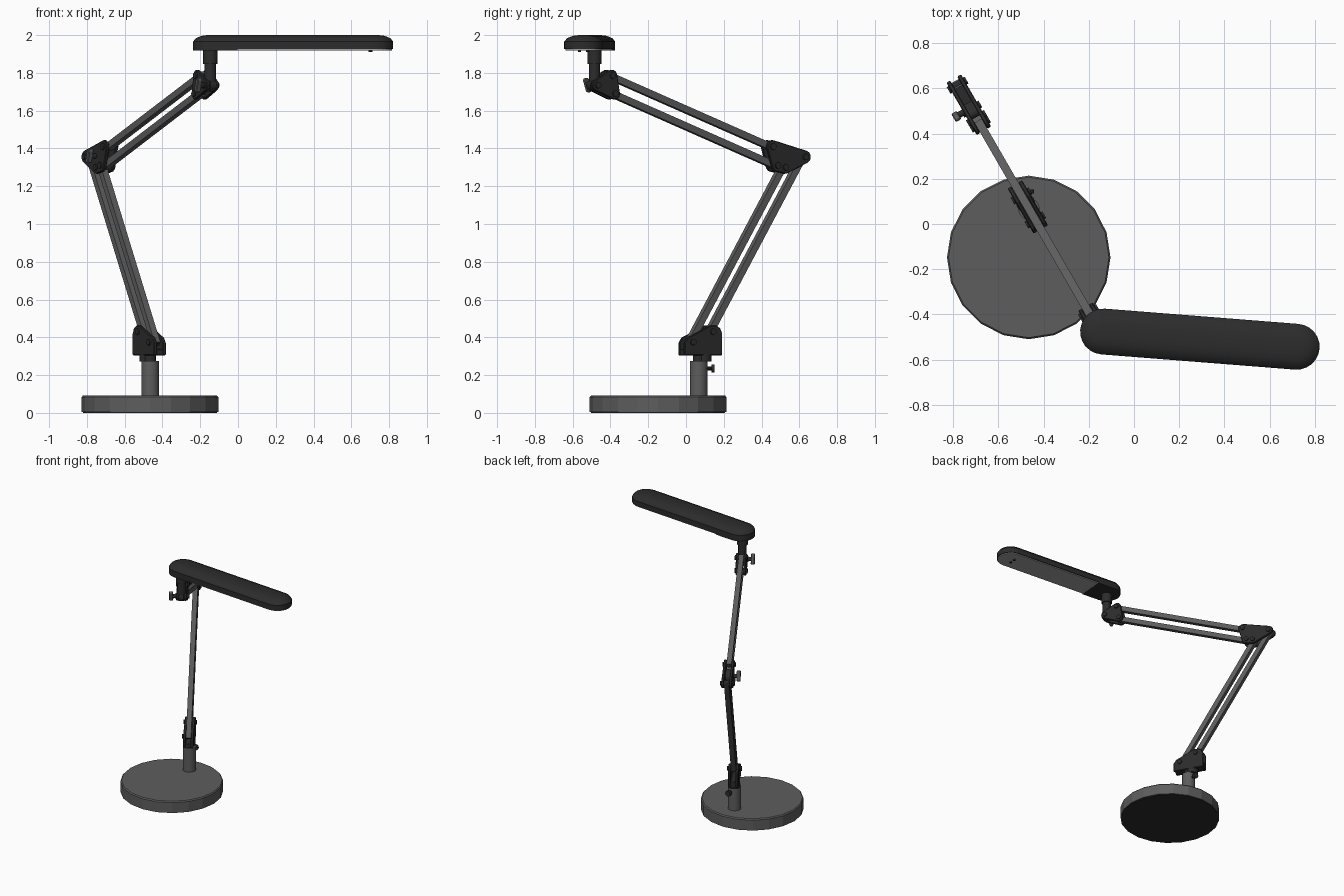
import bpy, bmesh
from math import pi, cos, sin, radians
from mathutils import Matrix, Vector
from mathutils.geometry import convex_hull_2d

if "Cube" in bpy.data.objects:
    bpy.data.objects.remove(bpy.data.objects["Cube"])


def material(name, v):
    m = bpy.data.materials.new(name)
    m.diffuse_color = (v, v, v, 1)
    m.use_nodes = True
    m.node_tree.nodes["Principled BSDF"].inputs["Base Color"].default_value = m.diffuse_color
    return m


DARK, GREY = material("dark_plastic", 0.025), material("grey_metal", 0.11)
# Arm frame: x runs backwards along the arm plane, y across it, z up
ARM = Matrix.Translation((-0.465, 0.067, 0)) @ Matrix.Rotation(radians(120), 4, 'Z')
# Lamp head frame: x runs along the head
HEAD = Matrix.Translation((-0.137, -0.476, 0)) @ Matrix.Rotation(radians(-4.5), 4, 'Z')
WORLD = Matrix.Identity(4)


def loft(name, loops, frame, mat, bevel=0, smooth=False):
    """Skin equal-length closed loops and cap both ends."""
    bm = bmesh.new()
    rings = [[bm.verts.new(frame @ Vector(p)) for p in lp] for lp in loops]
    n = len(rings[0])
    for a, b in zip(rings, rings[1:]):
        for i in range(n):
            bm.faces.new((a[i], a[(i + 1) % n], b[(i + 1) % n], b[i]))
    bm.faces.new(rings[0])
    bm.faces.new(rings[-1])
    bmesh.ops.recalc_face_normals(bm, faces=bm.faces)
    me = bpy.data.meshes.new(name)
    bm.to_mesh(me)
    bm.free()
    ob = bpy.data.objects.new(name, me)
    bpy.context.collection.objects.link(ob)
    me.materials.append(mat)
    if bevel:
        md = ob.modifiers.new("bevel", 'BEVEL')
        md.width, md.segments, md.limit_method = bevel, 1, 'ANGLE'
        md.angle_limit = radians(50)
    if smooth:
        bpy.context.view_layer.objects.active = ob
        ob.select_set(True)
        bpy.ops.object.shade_smooth_by_angle(angle=radians(35))
        ob.select_set(False)
    return ob


def circle(c, r, n=16):
    return [(c[0] + r * cos(2 * pi * i / n), c[1] + r * sin(2 * pi * i / n)) for i in range(n)]


def hull(pivots, r):
    pts = [p for c in pivots for p in circle(c, r)]
    return [pts[i] for i in convex_hull_2d(pts)]


def side_prism(name, pts, y0, y1, mat, frame=ARM, **kw):
    """Extrude an (x, z) profile across y."""
    return loft(name, [[(x, y, z) for x, z in pts] for y in (y0, y1)], frame, mat, **kw)


def up_prism(name, pts, z0, z1, mat, frame=ARM, **kw):
    """Extrude an (x, y) profile up z."""
    return loft(name, [[(x, y, z) for x, y in pts] for z in (z0, z1)], frame, mat, **kw)


# Base disc with a dark pad beneath
C = (-0.466, -0.148)
up_prism("base_pad", circle(C, 0.355, 20), 0, 0.006, DARK, WORLD)
loft("base", [[(x, y, z) for x, y in circle(C, r, 20)]
              for r, z in ((0.362, 0.004), (0.362, 0.084), (0.355, 0.092))], WORLD, GREY)

# Post, swivel neck and clamping screw
up_prism("post", circle((0, 0), 0.047, 20), 0.085, 0.275, GREY, smooth=True)
up_prism("swivel_neck", circle((0.03, 0), 0.042, 20), 0.272, 0.31, DARK, smooth=True)
up_prism("swivel_pin", circle((0, 0), 0.03), 0.26, 0.32, DARK, smooth=True)
side_prism("post_screw", circle((-0.465, 0.235), 0.01, 10), 0.09, 0.14, DARK, WORLD)
side_prism("post_screw_head", circle((-0.465, 0.235), 0.022, 12), 0.136, 0.152, DARK, WORLD)

# Pivot positions (x, z) in the arm plane
LOW = [(-0.056, 0.375), (0.066, 0.43)]
ELBOW = [(0.433, 1.41), (0.462, 1.31), (0.510, 1.30), (0.632, 1.355)]
TIP = [(-0.548, 1.785), (-0.531, 1.69), (-0.637, 1.735)]


def bar(name, p, q):
    p, q = Vector(p), Vector(q)
    d = (q - p).normalized()
    n = Vector((-d.y, d.x)) * 0.018
    p, q = p - d * 0.012, q + d * 0.012
    side_prism(name, [p - n, q - n, q + n, p + n], -0.018, 0.018, GREY)


# Parallel arm bars
bar("lower_arm_front", LOW[0], ELBOW[2])
bar("lower_arm_back", LOW[1], ELBOW[3])
bar("upper_arm_top", ELBOW[0], TIP[0])
bar("upper_arm_bottom", ELBOW[1], TIP[1])

# Joint plates on both sides of the bars
base_profile = [(-0.105, 0.305), (0.125, 0.305), (0.125, 0.42), (0.112, 0.448),
                (0.088, 0.462), (0.05, 0.462), (-0.055, 0.412), (-0.085, 0.4), (-0.105, 0.37)]
for side, s in (("left", 1), ("right", -1)):
    for name, prof in (("base_joint", base_profile), ("elbow", hull(ELBOW, 0.034)),
                       ("head_joint", hull(TIP, 0.031))):
        side_prism(f"{name}_plate_{side}", prof, s * 0.018, s * 0.037, DARK, bevel=0.004)
side_prism("base_joint_block", [(-0.1, 0.307), (0.12, 0.307), (0.12, 0.35), (-0.1, 0.335)],
           -0.02, 0.02, DARK)
side_prism("elbow_spacer", hull([(0.49, 1.375), (0.52, 1.345)], 0.022), -0.02, 0.02, DARK)

# Bolts through every pivot
for i, p in enumerate(LOW + ELBOW + TIP):
    side_prism(f"bolt_{i}", circle(p, 0.017, 12), -0.046, 0.046, DARK)

# Wing knobs on the elbow and head joint
for name, (x, z) in (("elbow", (0.515, 1.36)), ("head", TIP[2])):
    side_prism(name + "_knob_shank", circle((x, z), 0.014, 12), 0.03, 0.066, DARK)
    side_prism(name + "_knob_wing", hull([(x - 0.008, z + 0.025), (x + 0.008, z - 0.025)], 0.013),
               0.06, 0.088, GREY, bevel=0.004)

# Neck carrying the lamp head
side_prism("neck_eye", circle(TIP[2], 0.034, 20), -0.018, 0.018, DARK, smooth=True)
up_prism("neck", circle((-0.637, 0), 0.03), 1.74, 1.86, DARK, smooth=True)
up_prism("neck_collar", circle((-0.637, 0), 0.038), 1.848, 1.93, DARK, smooth=True)

# Lamp head shell: a stadium outline stepped in towards the top
L, R, N = 0.86, 0.1015, 12


def arc(cx, r, start):
    return [(cx + r * cos(start + pi * i / N), r * sin(start + pi * i / N)) for i in range(N + 1)]


loft("lamp_head", [[(x, y, z) for x, y in arc(L, R - k, -pi / 2) + arc(0, R - k, pi / 2)]
                   for k, z in ((0, 1.926), (0, 1.965), (0.014, 1.983), (0.045, 1.996), (0.075, 2.0))],
     HEAD, DARK, smooth=True)

# Underside: dark mounting end, light panel and two small screws
up_prism("lamp_mount", arc(0, R, pi / 2) + [(0.142, -R), (0.142, R)], 1.918, 1.928, DARK, HEAD)
up_prism("light_panel", arc(L, R - 0.006, -pi / 2) + [(0.142, R - 0.006), (0.142, 0.006 - R)],
         1.919, 1.928, material("light_panel", 0.35), HEAD)
for i, y in enumerate((-0.022, 0.022)):
    up_prism(f"panel_screw_{i}", circle((0.842, y), 0.009, 10), 1.911, 1.922, DARK, HEAD)
